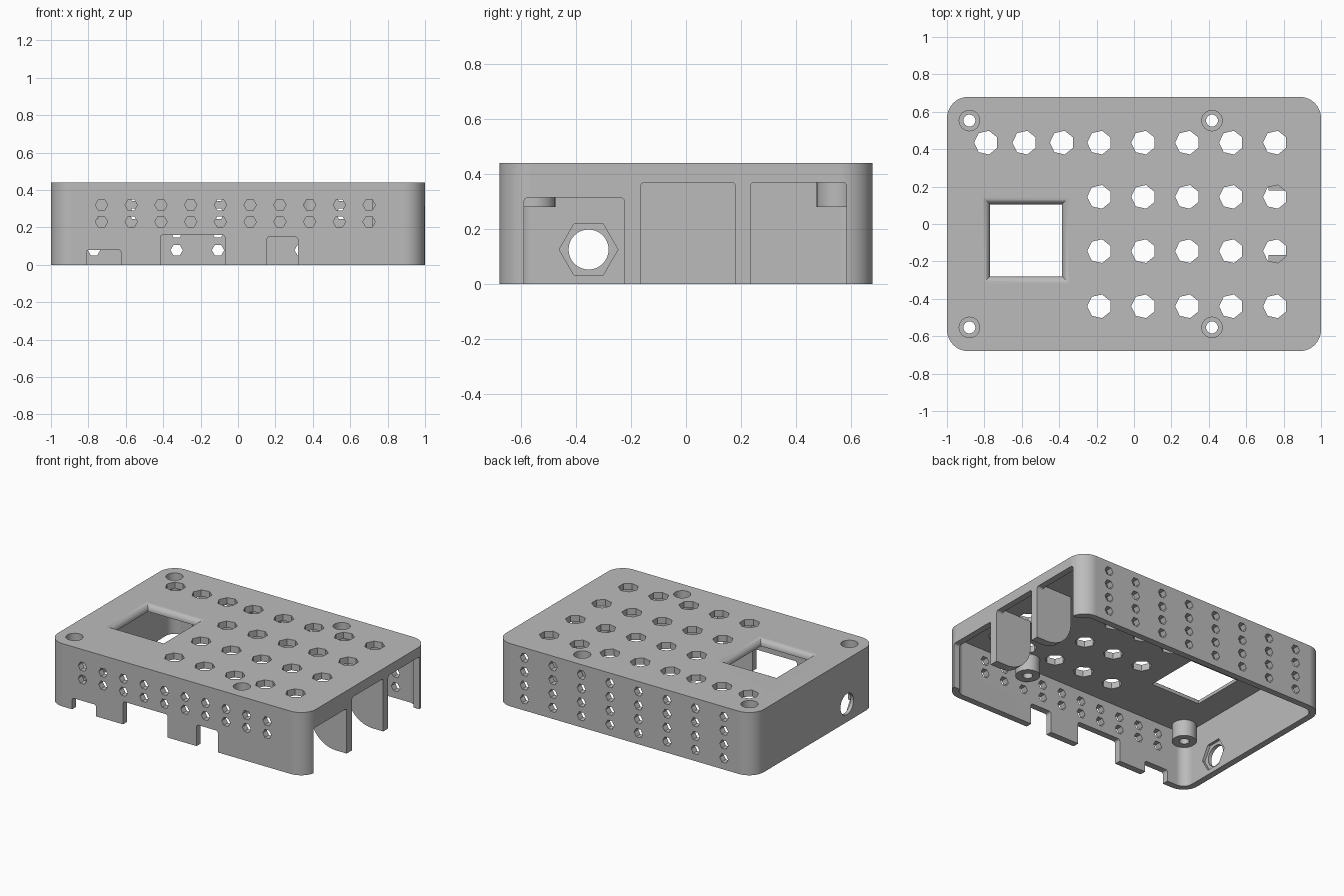
import bpy, bmesh, math
from mathutils import Matrix

cube = bpy.data.objects.get("Cube")
if cube:
    bpy.data.objects.remove(cube)

# One plain grey for the whole case
grey = bpy.data.materials.new("light grey plastic")
grey.use_nodes = True
COLOUR = (0.5, 0.5, 0.5, 1)
grey.diffuse_color = COLOUR
grey.node_tree.nodes["Principled BSDF"].inputs["Base Color"].default_value = COLOUR

LENGTH, DEPTH, HEIGHT, WALL = 1.0, 0.68, 0.44, 0.045
CEILING = HEIGHT - WALL
PLACE = {"x": lambda a, b, c: (c, a, b),
         "y": lambda a, b, c: (a, c, b),
         "z": lambda a, b, c: (a, b, c)}


def add_loft(bm, rings):
    """Solid through a stack of matching closed rings."""
    loops = [[bm.verts.new(p) for p in ring] for ring in rings]
    n = len(loops[0])
    faces = [bm.faces.new(loops[0]), bm.faces.new(loops[-1])]
    for low, high in zip(loops, loops[1:]):
        for i in range(n):
            j = (i + 1) % n
            faces.append(bm.faces.new((low[i], low[j], high[j], high[i])))
    bmesh.ops.recalc_face_normals(bm, faces=faces)


def add_prism(bm, outline, axis, lo, hi):
    add_loft(bm, [[PLACE[axis](a, b, c) for a, b in outline] for c in (lo, hi)])


def ngon(a, b, r, sides, turn=0.0):
    steps = [turn + 2 * math.pi * i / sides for i in range(sides)]
    return [(a + r * math.cos(t), b + r * math.sin(t)) for t in steps]


def rounded(a0, b0, a1, b1, r, seg=4):
    pts = []
    corners = [(a1 - r, b1 - r), (a0 + r, b1 - r), (a0 + r, b0 + r), (a1 - r, b0 + r)]
    for k, (a, b) in enumerate(corners):
        for i in range(seg + 1):
            t = math.pi / 2 * (k + i / seg)
            pts.append((a + r * math.cos(t), b + r * math.sin(t)))
    return pts


def finish(bm, name):
    mesh = bpy.data.meshes.new(name)
    bm.to_mesh(mesh)
    bm.free()
    ob = bpy.data.objects.new(name, mesh)
    bpy.context.collection.objects.link(ob)
    mesh.materials.append(grey)
    return ob


def select(ob):
    bpy.ops.object.select_all(action="DESELECT")
    ob.select_set(True)
    bpy.context.view_layer.objects.active = ob


def carve(body, bm):
    cutter = finish(bm, "cutter")
    cutter.hide_render = True
    mod = body.modifiers.new("cut", "BOOLEAN")
    mod.operation, mod.solver, mod.object = "DIFFERENCE", "EXACT", cutter
    select(body)
    bpy.ops.object.modifier_apply(modifier=mod.name)
    bpy.data.objects.remove(cutter)


def smooth(ob):
    select(ob)
    bpy.ops.object.shade_smooth_by_angle(angle=math.radians(30))
    ob.modifiers.new("even shading", "WEIGHTED_NORMAL").keep_sharp = True


# Case: rounded box, hollow and open underneath
bm = bmesh.new()
add_prism(bm, rounded(-LENGTH, -DEPTH, LENGTH, DEPTH, 0.115, 12), "z", 0, HEIGHT)
case = finish(bm, "case_shell")

bm = bmesh.new()
add_prism(bm, rounded(-LENGTH + WALL, -DEPTH + WALL, LENGTH - WALL, DEPTH - WALL, 0.07, 12),
          "z", -0.1, CEILING)
carve(case, bm)

bm = bmesh.new()
# Large port openings in the end wall
for y0, y1, top in ((-0.59, -0.225, 0.315), (-0.165, 0.18, 0.37), (0.235, 0.585, 0.37)):
    add_prism(bm, rounded(y0, -0.1, y1, top, 0.015), "x", 0.9, 1.1)
# Port notches along the front
for x0, x1, top in ((-0.81, -0.625, 0.08), (-0.415, -0.07, 0.16), (0.155, 0.32, 0.15)):
    add_prism(bm, rounded(x0, -0.1, x1, top, 0.015), "y", -0.8, -0.63)
# Front vents
for i in range(10):
    for z in (0.23, 0.32):
        add_prism(bm, ngon(-0.73 + 0.159 * i, z, 0.033, 6), "y", -0.8, -0.634)
# Back vents
for i in range(8):
    for k in range(4):
        add_prism(bm, ngon(-0.77 + 0.221 * i, 0.078 + 0.097 * k, 0.033, 6), "y", 0.634, 0.8)
# Top vents
for y in (0.435, 0.145, -0.145, -0.44):
    columns = [-0.185 + 0.235 * i for i in range(5)]
    if y > 0.4:
        columns += [-0.79, -0.585, -0.385]
    for x in columns:
        add_prism(bm, ngon(x, y, 0.065, 7, math.pi), "z", 0.36, 0.6)
# Screw wells through the top
SCREWS = [(x, y) for x in (-0.88, 0.417) for y in (-0.553, 0.553)]
for x, y in SCREWS:
    add_prism(bm, ngon(x, y, 0.055, 24), "z", 0.36, 0.6)
# Square window with a rounded upper lip
LIP = 0.04
levels = [(0.0, 0.3)]
for i in range(9):
    t = math.pi / 2 * i / 8
    levels.append((LIP * (1 - math.cos(t)), HEIGHT - LIP + LIP * math.sin(t)))
levels.append((LIP, 0.6))
add_loft(bm, [[(-0.77 - o, -0.28 - o, z), (-0.385 + o, -0.28 - o, z),
               (-0.385 + o, 0.105 + o, z), (-0.77 - o, 0.105 + o, z)] for o, z in levels])
# Round socket hole in the other end wall
add_prism(bm, ngon(-0.355, 0.125, 0.073, 32), "x", -1.1, -0.9)
carve(case, bm)

# Hexagonal nut recess inside the socket hole
bm = bmesh.new()
add_prism(bm, ngon(-0.355, 0.125, 0.107, 6), "x", -0.975, -0.9)
carve(case, bm)
smooth(case)

# Screw bosses with stepped bores, hanging from the ceiling
PROFILE = [(0.078, CEILING), (0.078, 0.28), (0.032, 0.28), (0.032, 0.33),
           (0.055, 0.33), (0.055, CEILING)]
for n, (x, y) in enumerate(SCREWS):
    bm = bmesh.new()
    verts = [bm.verts.new((r, 0, z)) for r, z in PROFILE]
    edges = [bm.edges.new((verts[i - 1], verts[i])) for i in range(len(verts))]
    bmesh.ops.spin(bm, geom=verts + edges, cent=(0, 0, 0), axis=(0, 0, 1),
                   angle=2 * math.pi, steps=24, use_duplicate=False)
    bmesh.ops.remove_doubles(bm, verts=bm.verts, dist=0.0001)
    bmesh.ops.recalc_face_normals(bm, faces=bm.faces)
    bm.transform(Matrix.Translation((x, y, 0)))
    smooth(finish(bm, f"screw_boss_{n + 1}"))

# Fins behind the dividers, rounded at the lower inner corner
X0, X1, R = 0.72, LENGTH - WALL, 0.2
for n, (y0, y1) in enumerate(((-0.225, -0.165), (0.18, 0.235))):
    outline = [(X1, 0), (X1, CEILING), (X0, CEILING)]
    for i in range(13):
        t = math.pi / 2 * i / 12
        outline.append((X0 + R - R * math.cos(t), R - R * math.sin(t)))
    bm = bmesh.new()
    add_prism(bm, outline, "y", y0, y1)
    smooth(finish(bm, f"divider_fin_{n + 1}"))
